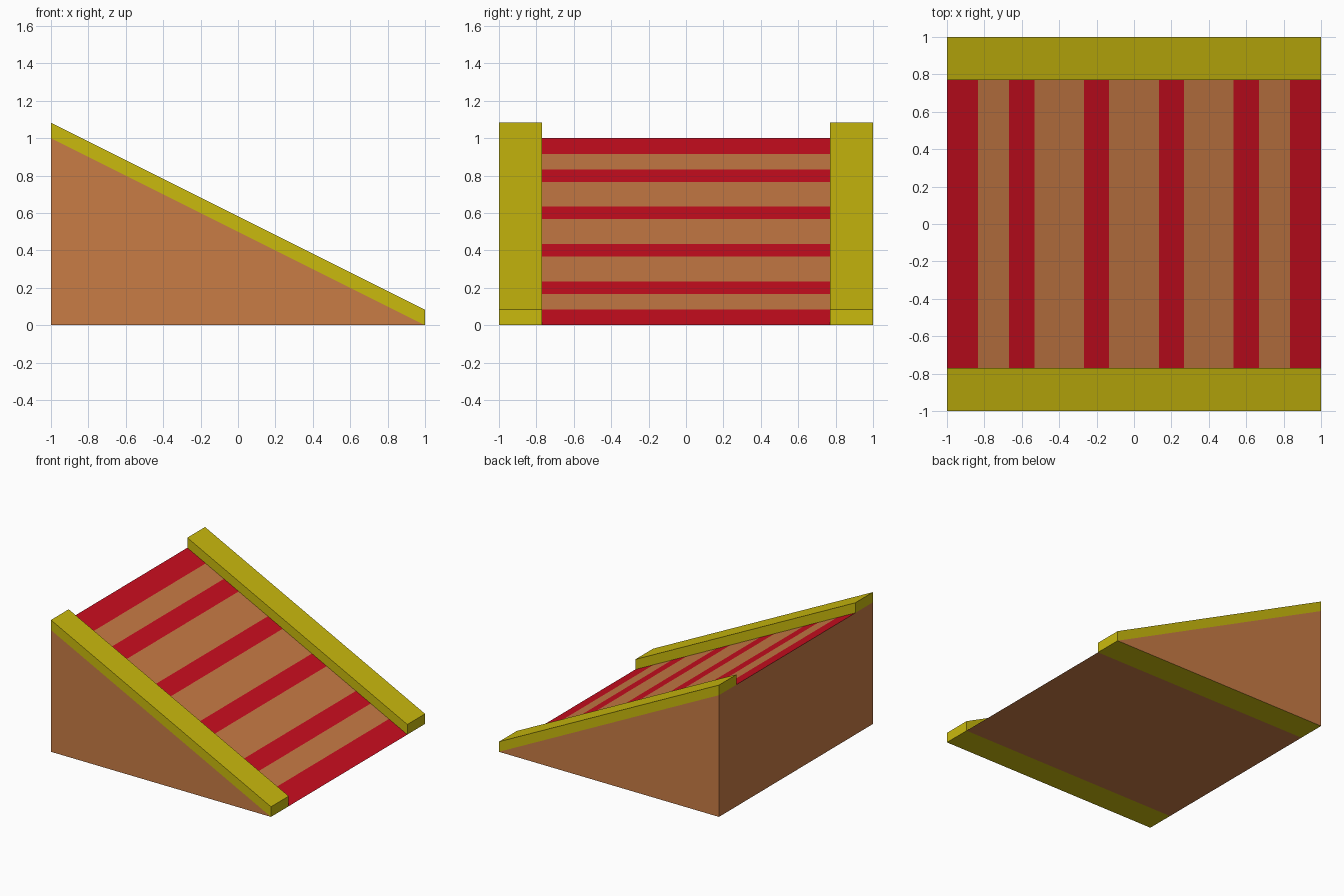
import bpy, bmesh

if "Cube" in bpy.data.objects:
    bpy.data.objects.remove(bpy.data.objects["Cube"])

EDGE, INNER, RAIL = 1.0, 0.77, 0.083
# Slope stripe borders along x, alternating red and orange
BREAKS = [-1, -0.833, -0.667, -0.533, -0.267, -0.133,
          0.133, 0.267, 0.533, 0.667, 0.833, 1]


def material(name, color):
    m = bpy.data.materials.new(name)
    m.diffuse_color = (*color, 1)
    m.use_nodes = True
    m.node_tree.nodes["Principled BSDF"].inputs["Base Color"].default_value = m.diffuse_color
    return m


ORANGE = material("orange", (0.58, 0.20, 0.06))
RED = material("red", (0.60, 0.004, 0.014))
YELLOW = material("yellow", (0.59, 0.49, 0.004))


def slope(x, lift=0.0):
    return (x, (1 - x) / 2 + lift)


def make(name, mats, faces):
    """Build an object from (points, material index) faces and weld it."""
    bm = bmesh.new()
    for pts, idx in faces:
        bm.faces.new([bm.verts.new(p) for p in pts]).material_index = idx
    bmesh.ops.remove_doubles(bm, verts=bm.verts, dist=1e-4)
    bmesh.ops.recalc_face_normals(bm, faces=bm.faces)
    me = bpy.data.meshes.new(name)
    bm.to_mesh(me)
    bm.free()
    for m in mats:
        me.materials.append(m)
    ob = bpy.data.objects.new(name, me)
    bpy.context.collection.objects.link(ob)
    return ob


def band(a, b, y0, y1):
    """Quad sweeping the x-z segment a-b from y0 to y1."""
    return [(a[0], y0, a[1]), (b[0], y0, b[1]), (b[0], y1, b[1]), (a[0], y1, a[1])]


def cap(profile, y):
    return [(x, y, z) for x, z in profile]


# Wedge body: sides, back, underside and striped running surface
low_back, toe, top = (-1, 0), (1, 0), slope(-1)
faces = [(cap([low_back, toe, top], s * EDGE), 0) for s in (-1, 1)]
for y0, y1, under in ((-EDGE, -INNER, 2), (-INNER, INNER, 0), (INNER, EDGE, 2)):
    faces.append((band(low_back, toe, y0, y1), under))
    faces.append((band(low_back, top, y0, y1), 0))
for i, (a, b) in enumerate(zip(BREAKS, BREAKS[1:])):
    faces.append((band(slope(a), slope(b), -INNER, INNER), 1 - i % 2))
make("ramp_body", [ORANGE, RED, YELLOW], faces)

# Raised side rails following the slope, open where they meet the body
rail = [slope(-1), slope(1), slope(1, RAIL), slope(-1, RAIL)]
for side, s in (("front", -1), ("back", 1)):
    y0, y1 = s * INNER, s * EDGE
    faces = [(cap(rail, y), 0) for y in (y0, y1)]
    faces += [(band(rail[i], rail[(i + 1) % 4], y0, y1), 0) for i in (1, 2, 3)]
    make(side + "_rail", [YELLOW], faces)

# Orient everything outward even where the shells are open
for ob in bpy.context.collection.objects:
    bm = bmesh.new()
    bm.from_mesh(ob.data)
    yc = 0 if ob.name == "ramp_body" else (0.885 if "back" in ob.name else -0.885)
    for f in bm.faces:
        c = f.calc_center_median()
        # Compare with a point inside the part, level with its middle
        inside = (-0.4, yc, 0.3) if yc == 0 else (0, yc, 0.5 + RAIL / 2)
        if f.normal.dot(c - type(c)(inside)) < 0:
            f.normal_flip()
    bm.to_mesh(ob.data)
    bm.free()
